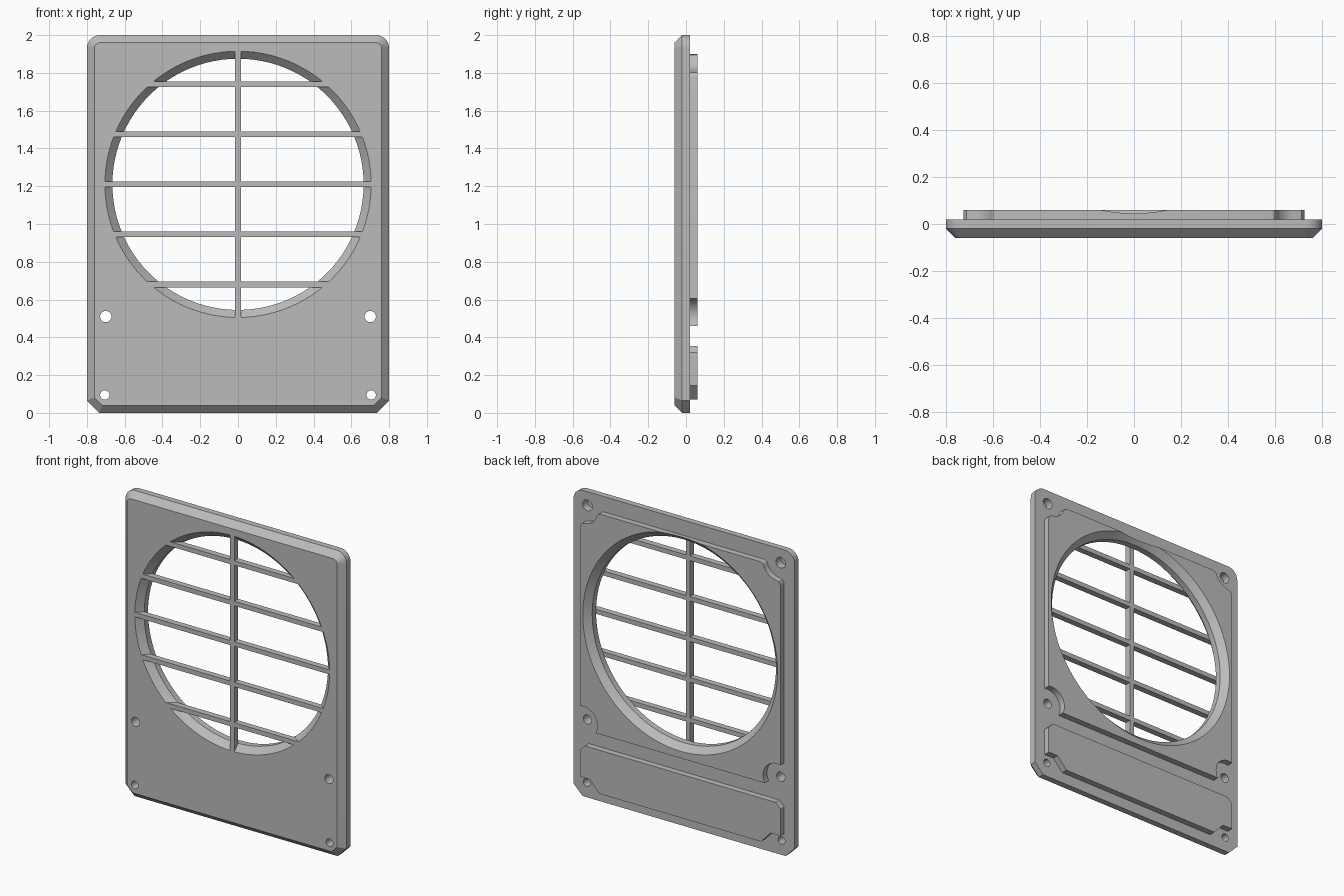
import bpy, bmesh
from math import sin, cos, pi, radians

cube = bpy.data.objects.get("Cube")
if cube:
    bpy.data.objects.remove(cube, do_unlink=True)

GREY = (0.5, 0.5, 0.5, 1)
mat = bpy.data.materials.new("plain grey")
mat.use_nodes = True
mat.diffuse_color = GREY
mat.node_tree.nodes["Principled BSDF"].inputs["Base Color"].default_value = GREY

FRONT, RIM, BACK, PAD = -0.06, -0.02, 0.02, 0.06   # depth levels
CZ, THROAT, MOUTH = 1.21, 0.665, 0.705             # round opening


def loft(name, rings):
    """Solid through (y, [(x, z), ...]) rings with equal point counts."""
    bm = bmesh.new()
    loops = [[bm.verts.new((x, y, z)) for x, z in pts] for y, pts in rings]
    n = len(loops[0])
    for a, b in zip(loops, loops[1:]):
        for i in range(n):
            j = (i + 1) % n
            bm.faces.new((a[i], a[j], b[j], b[i]))
    bm.faces.new(loops[0])
    bm.faces.new(loops[-1])
    bmesh.ops.recalc_face_normals(bm, faces=bm.faces)
    mesh = bpy.data.meshes.new(name)
    bm.to_mesh(mesh)
    bm.free()
    mesh.materials.append(mat)
    ob = bpy.data.objects.new(name, mesh)
    bpy.context.collection.objects.link(ob)
    return ob


def arc(cx, cz, r, start, end, n):
    angles = [radians(start + (end - start) * i / n) for i in range(n + 1)]
    return [(cx + r * cos(a), cz + r * sin(a)) for a in angles]


def circle(cx, cz, r, n):
    return arc(cx, cz, r, 0, 360, n)[:-1]


def mirrored(half):
    return half + [(-x, z) for x, z in reversed(half)]


def boolean(ob, tool, operation):
    mod = ob.modifiers.new("cut", "BOOLEAN")
    mod.operation, mod.object, mod.solver = operation, tool, "EXACT"
    bpy.context.view_layer.objects.active = ob
    bpy.ops.object.modifier_apply(modifier=mod.name)


def outline(inset):
    """Plate outline: chamfered bottom corners, rounded top corners."""
    w, c, r = 0.8 - inset, 0.065 - inset * 0.586, 0.07
    return mirrored([(w - c, inset), (w, inset + c)]
                    + arc(0.8 - r, 2 - r, r - inset, 0, 90, 10))


# Front plate with sloped front rim
plate = loft("front_plate", [(FRONT, outline(0.04)), (RIM, outline(0)), (BACK, outline(0))])

# Raised pad around the opening, notched around the four screw holes
upper_pad_shape = mirrored(
    arc(0.70, 0.51, 0.1, 210, 75.5, 14)
    + [(0.725, 1.775), (0.722, 1.79), (0.713, 1.803)]
    + arc(0.70, 1.91, 0.1, 265, 195, 10)
    + [(0.594, 1.895), (0.578, 1.9)])
upper_pad = loft("upper_back_pad", [(BACK, upper_pad_shape), (PAD, upper_pad_shape)])

# Lower raised pad, stepped around the bottom holes
lower_pad_shape = mirrored([(0.585, 0.07), (0.655, 0.145), (0.725, 0.145),
                            (0.725, 0.32), (0.69, 0.355)])
loft("lower_back_pad", [(BACK, lower_pad_shape), (PAD, lower_pad_shape)])

# Opening flared towards both sides
flare = [(FRONT - 0.01, MOUTH + 0.01), (RIM, THROAT), (BACK, THROAT), (PAD + 0.01, MOUTH + 0.01)]
opening = loft("opening_cutter", [(y, circle(0, CZ, r, 96)) for y, r in flare])
opening.hide_render = True
for part in (plate, upper_pad):
    boolean(part, opening, "DIFFERENCE")

# Screw holes: blind at the top, through at the bottom
for x, z, r, depth in ((0.70, 1.91, 0.035, -0.03), (0.70, 0.51, 0.03, -0.1),
                       (0.705, 0.095, 0.025, -0.1)):
    for side in (-1, 1):
        ring = circle(side * x, z, r, 24)
        drill = loft("hole_cutter", [(depth, ring), (0.1, ring)])
        drill.hide_render = True
        boolean(plate, drill, "DIFFERENCE")
        bpy.data.objects.remove(drill, do_unlink=True)


# Grille bars trimmed to the opening
def bar(name, w, h, z):
    shape = mirrored([(w, z - h), (w, z + h)])
    ob = loft(name, [(FRONT, shape), (RIM, shape)])
    boolean(ob, opening, "INTERSECT")


for i in range(-2, 3):
    bar(f"grille_bar_{i + 3}", 0.8, 0.015, CZ + i * 0.265)
bar("grille_upright", 0.015, 0.8, CZ)
bpy.data.objects.remove(opening, do_unlink=True)

# Smooth round walls, crisp edges
bpy.ops.object.select_all(action="DESELECT")
for part in (plate, upper_pad):
    part.select_set(True)
bpy.context.view_layer.objects.active = plate
bpy.ops.object.shade_smooth_by_angle(angle=radians(25))
